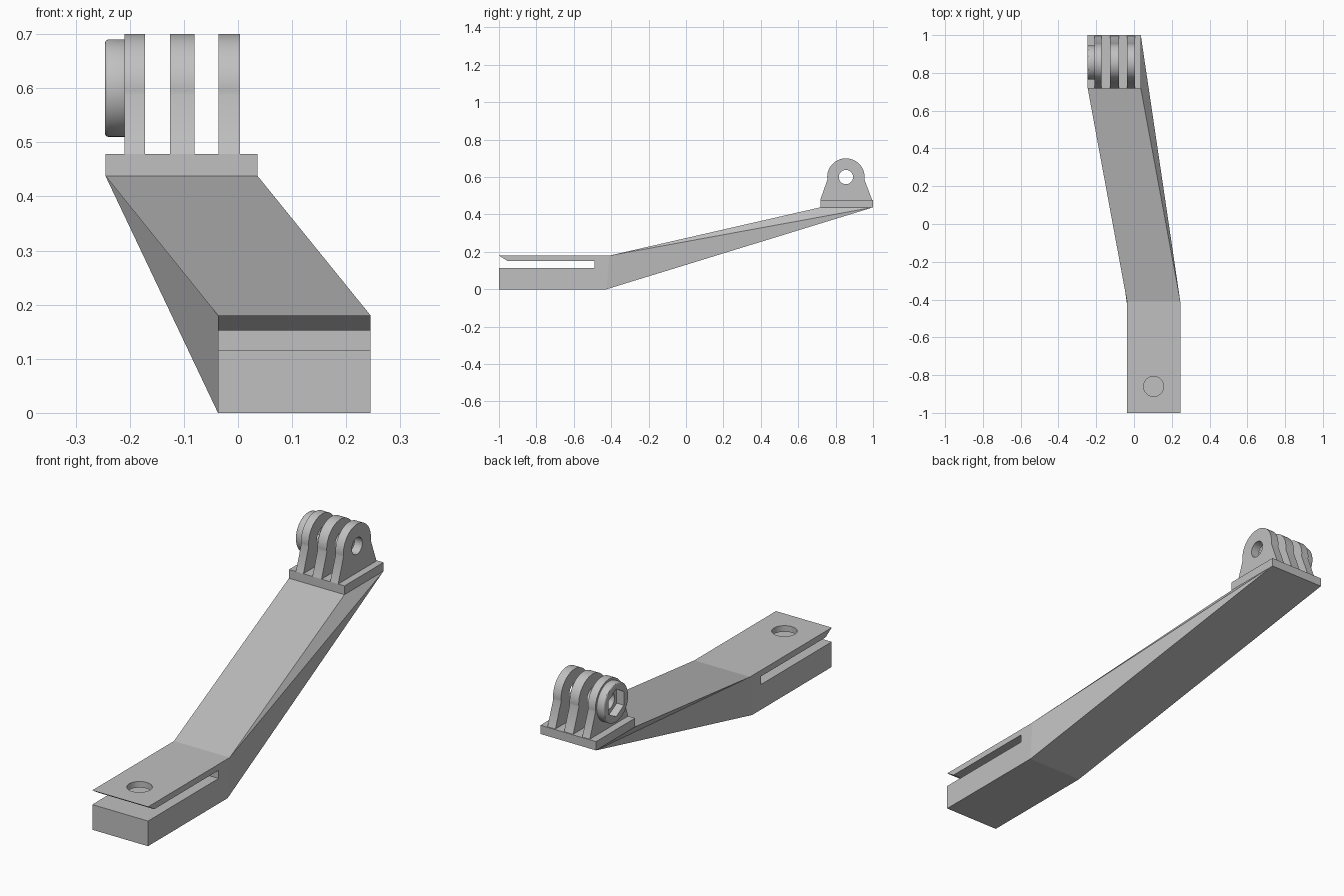
import bpy
import bmesh
from math import sin, cos, pi, radians

if "Cube" in bpy.data.objects:
    bpy.data.objects.remove(bpy.data.objects["Cube"])

GREY = bpy.data.materials.new("plain grey")
GREY.use_nodes = True
GREY.diffuse_color = (0.53, 0.53, 0.53, 1)
GREY.node_tree.nodes["Principled BSDF"].inputs["Base Color"].default_value = GREY.diffuse_color


def finish(bm, name):
    bmesh.ops.recalc_face_normals(bm, faces=bm.faces)
    mesh = bpy.data.meshes.new(name)
    bm.to_mesh(mesh)
    bm.free()
    mesh.materials.append(GREY)
    obj = bpy.data.objects.new(name, mesh)
    bpy.context.collection.objects.link(obj)
    return obj


def arc(u, v, r, n, start=0.0, sweep=2 * pi, closed=True):
    steps = n if closed else n - 1
    return [(u + r * cos(start + sweep * i / steps),
             v + r * sin(start + sweep * i / steps)) for i in range(n)]


def prism(name, outline, lo, hi, axis="x"):
    """Extrude a flat outline along x (outline in y, z) or z (outline in x, y)."""
    bm = bmesh.new()
    place = (lambda p, h: (h, *p)) if axis == "x" else (lambda p, h: (*p, h))
    a, b = [[bm.verts.new(place(p, h)) for p in outline] for h in (lo, hi)]
    bm.faces.new(a)
    bm.faces.new(b)
    for i in range(len(a)):
        j = (i + 1) % len(a)
        bm.faces.new((a[i], a[j], b[j], b[i]))
    return finish(bm, name)


def select(obj):
    bpy.ops.object.select_all(action="DESELECT")
    obj.select_set(True)
    bpy.context.view_layer.objects.active = obj


def apply(obj, mod):
    select(obj)
    bpy.ops.object.modifier_apply(modifier=mod.name)


def cut(obj, cutter):
    cutter.hide_render = True
    mod = obj.modifiers.new("cut", "BOOLEAN")
    mod.operation, mod.solver, mod.object = "DIFFERENCE", "EXACT", cutter
    apply(obj, mod)
    bpy.data.objects.remove(cutter)


def smooth(obj):
    select(obj)
    bpy.ops.object.shade_smooth_by_angle(angle=radians(30))


# Slotted clamp: lower block, slot and wedge-tipped upper lip
X0, X1 = -0.037, 0.245
clamp = prism("slotted_clamp", [
    (-1, 0), (-0.425, 0), (-0.41, 0.18), (-1, 0.18),
    (-0.955, 0.152), (-0.49, 0.152), (-0.49, 0.115), (-1, 0.115)], X0, X1)
cut(clamp, prism("hole_cutter", arc(0.104, -0.86, 0.053, 48), 0.13, 0.3, "z"))
smooth(clamp)

# Slanted arm rising into the mounting plate
P0, P1 = -0.245, 0.036
bm = bmesh.new()


def ring(x0, x1, lower, upper):
    return [bm.verts.new(c) for c in (
        (x0, *lower), (x1, *lower), (x1, *upper), (x0, *upper))]


root = ring(X0, X1, (-0.425, 0), (-0.41, 0.18))
under = ring(P0, P1, (1, 0.438), (0.718, 0.438))
top = ring(P0, P1, (1, 0.478), (0.718, 0.478))
bm.faces.new(root)
bm.faces.new(top)
for i in range(4):
    j = (i + 1) % 4
    bm.faces.new((under[i], under[j], top[j], top[i]))
for i in (0, 2):
    bm.faces.new((root[i], root[i + 1], under[i + 1], under[i]))
# The twisted flanks fold from the clamp top to the far plate corner
for low, high in ((0, 3), (1, 2)):
    bm.faces.new((root[low], root[high], under[low]))
    bm.faces.new((root[high], under[high], under[low]))
finish(bm, "slanted_arm")

# Three round-topped fingers with a common bolt bore
CY, CZ = 0.855, 0.6


def bore():
    return prism("bore_cutter", arc(CY, CZ, 0.038, 40), -0.4, 0.2)


outline = [(0.718, 0.478), (0.995, 0.478)] + arc(
    CY, CZ, 0.1, 37, radians(-8), radians(196), closed=False)
for name, lo, hi in (("right_finger", -0.21, -0.172),
                     ("middle_finger", -0.126, -0.08),
                     ("left_finger", -0.036, 0.004)):
    finger = prism(name, outline, lo, hi)
    cut(finger, bore())
    smooth(finger)

# Round boss with a hexagonal nut pocket
boss = prism("nut_boss", arc(CY, CZ, 0.09, 64), -0.246, -0.2)
bevel = boss.modifiers.new("rounded_rim", "BEVEL")
bevel.width, bevel.segments = 0.007, 3
bevel.limit_method, bevel.angle_limit = "ANGLE", radians(40)
apply(boss, bevel)
cut(boss, prism("hex_cutter", arc(CY, CZ, 0.063, 6, pi / 2), -0.4, -0.209))
cut(boss, bore())
smooth(boss)
